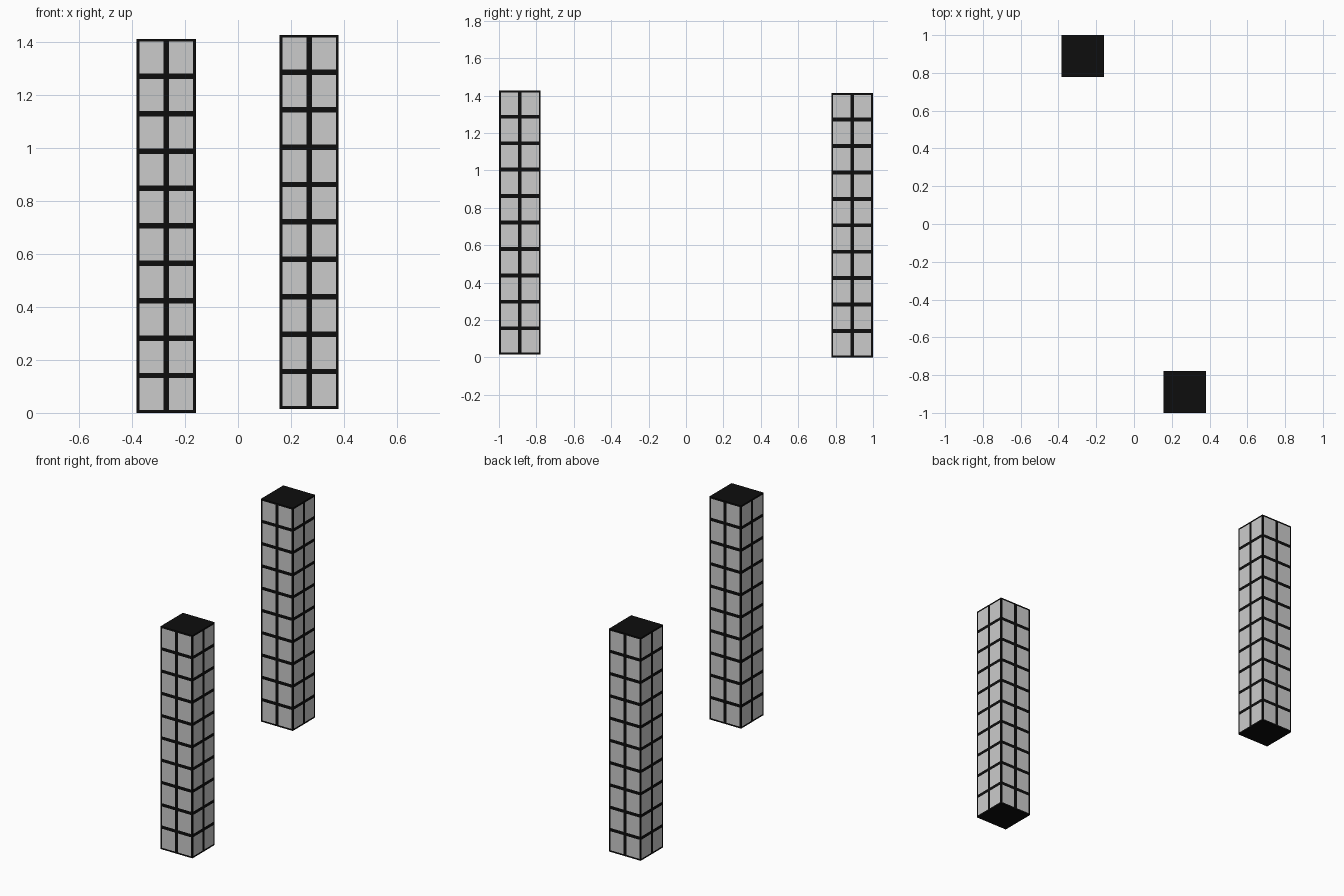
import bpy, bmesh
from mathutils import Matrix, Vector

if "Cube" in bpy.data.objects:
    bpy.data.objects.remove(bpy.data.objects["Cube"])

WIDTH, HEIGHT, FLOORS, BAR = 0.223, 1.413, 10, 0.0145

black = bpy.data.materials.new("black_frame")
black.diffuse_color = (0.004, 0.004, 0.004, 1)
black.use_nodes = True
black.node_tree.nodes["Principled BSDF"].inputs["Base Color"].default_value = black.diffuse_color


def add_object(name, bm, keep, location, material=None):
    """Make an object from the faces whose material index equals keep."""
    part = bm.copy()
    drop = [f for f in part.faces if f.material_index != keep]
    bmesh.ops.delete(part, geom=drop, context='FACES')
    for f in part.faces:
        f.material_index = 0
    mesh = bpy.data.meshes.new(name)
    part.to_mesh(mesh)
    part.free()
    if material:
        mesh.materials.append(material)
    obj = bpy.data.objects.new(name, mesh)
    obj.location = location
    bpy.context.collection.objects.link(obj)


def cut(bm, co, normal):
    bmesh.ops.bisect_plane(bm, geom=bm.verts[:] + bm.edges[:] + bm.faces[:],
                           plane_co=co, plane_no=normal)


def tower(name, location):
    # Block standing on its base
    bm = bmesh.new()
    bmesh.ops.create_cube(bm, size=1, matrix=Matrix.Translation((0, 0, HEIGHT / 2))
                          @ Matrix.Diagonal((WIDTH, WIDTH, HEIGHT, 1)))
    # Two bays per side, ten floors
    cut(bm, (0, 0, 0), (1, 0, 0))
    cut(bm, (0, 0, 0), (0, 1, 0))
    for i in range(1, FLOORS):
        cut(bm, (0, 0, HEIGHT * i / FLOORS), (0, 0, 1))
    bm.normal_update()
    # Flush windows inset in every wall cell
    cells = [f for f in bm.faces if abs(f.normal.z) < 0.5]
    bmesh.ops.inset_individual(bm, faces=cells, thickness=BAR, depth=0)
    for f in cells:
        f.material_index = 1
    add_object(name + "_frame", bm, 0, location, black)
    add_object(name + "_windows", bm, 1, location)
    bm.free()


tower("back_tower", Vector((-0.271, 0.8885, 0)))
tower("front_tower", Vector((0.269, -0.8885, 0.015)))
